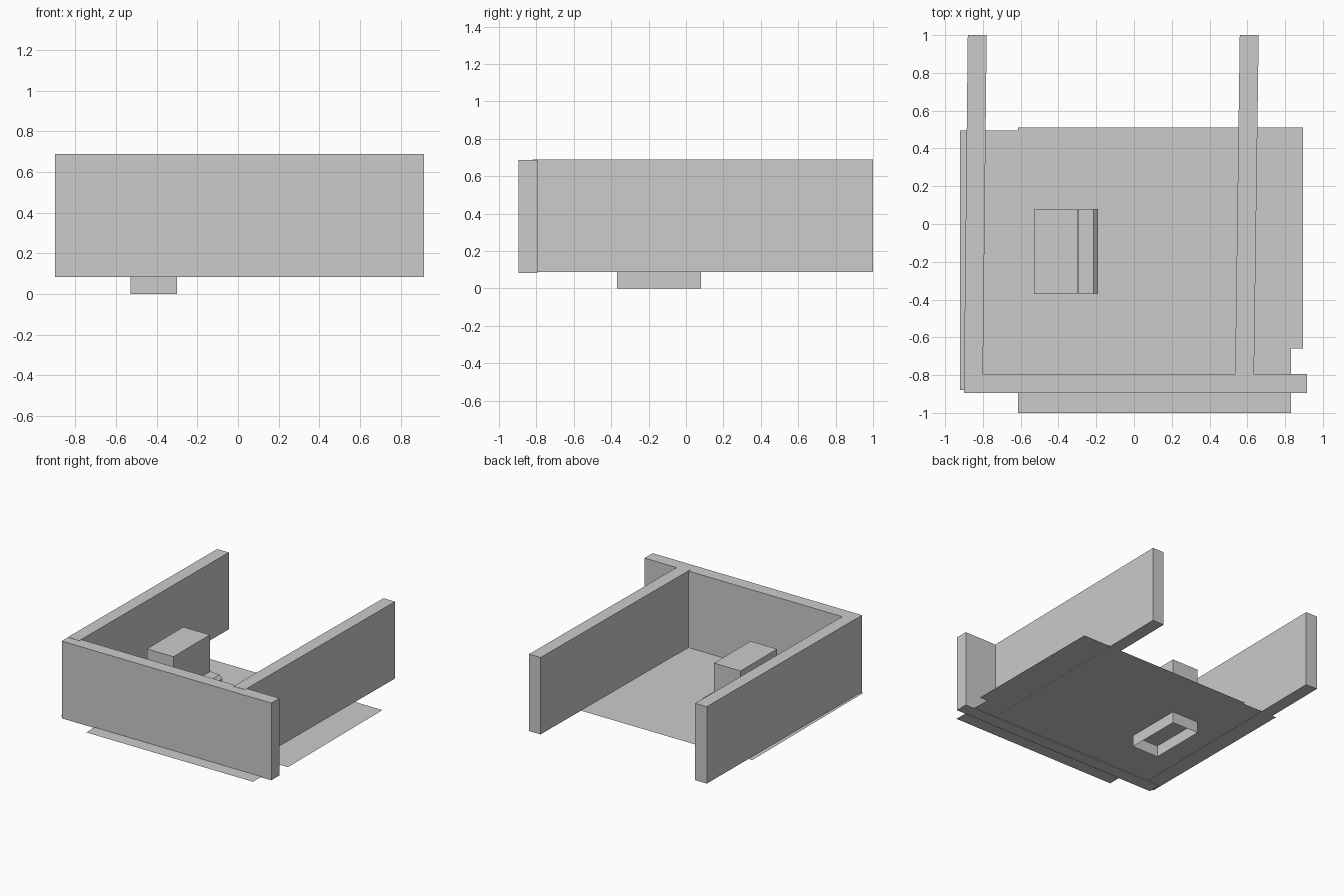
import bpy
import bmesh

cube = bpy.data.objects.get("Cube")
if cube:
    bpy.data.objects.remove(cube, do_unlink=True)

grey = bpy.data.materials.new("plain grey")
grey.use_nodes = True
grey.diffuse_color = (0.6, 0.6, 0.6, 1)
grey.node_tree.nodes["Principled BSDF"].inputs["Base Color"].default_value = (0.6, 0.6, 0.6, 1)


def finish(name, bm):
    bmesh.ops.recalc_face_normals(bm, faces=bm.faces)
    mesh = bpy.data.meshes.new(name)
    bm.to_mesh(mesh)
    bm.free()
    mesh.materials.append(grey)
    obj = bpy.data.objects.new(name, mesh)
    bpy.context.collection.objects.link(obj)
    return obj


def prism(name, profile, direction, open_start=False):
    """Extrude a closed profile along a direction, optionally leaving the start open."""
    bm = bmesh.new()
    start = bm.faces.new([bm.verts.new(p) for p in profile])
    out = bmesh.ops.extrude_face_region(bm, geom=[start], use_keep_orig=True)
    moved = [v for v in out["geom"] if isinstance(v, bmesh.types.BMVert)]
    bmesh.ops.translate(bm, verts=moved, vec=direction)
    if open_start:
        bmesh.ops.delete(bm, geom=[start], context="FACES_ONLY")
    return finish(name, bm)


def rect(x0, x1, y0, y1, z):
    return [(x0, y0, z), (x1, y0, z), (x1, y1, z), (x0, y1, z)]


# Walls: one straight front wall and two slightly skewed side walls
prism("front_wall", rect(-0.90, 0.915, -0.895, -0.795, 0.083), (0, 0, 0.605))
for name, near, far in (("right_wall", -0.90, -0.88), ("left_wall", 0.535, 0.56)):
    outline = [(near, -0.82, 0.088), (near + 0.10, -0.82, 0.088),
               (far + 0.10, 1.0, 0.088), (far, 1.0, 0.088)]
    prism(name, outline, (0, 0, 0.602))

# Thin overlapping floor sheets
sheets = {
    "floor_sheet_middle": (-0.615, 0.83, -1.0, 0.51, 0.089),
    "floor_sheet_right": (-0.92, -0.60, -0.88, 0.495, 0.090),
    "floor_sheet_left": (-0.615, 0.895, -0.66, 0.51, 0.091),
}
for name, spec in sheets.items():
    bm = bmesh.new()
    bm.faces.new([bm.verts.new(p) for p in rect(*spec)])
    finish(name, bm)

# Tall cabinet with an open underside that reaches below the floor
prism("cabinet", rect(-0.53, -0.30, -0.37, 0.08, 0.0), (0, 0, 0.525), open_start=True)

# Narrow ledge with a sloping lip along the cabinet's side
ledge = [(-0.295, 0.17), (-0.205, 0.17), (-0.19, 0.21), (-0.215, 0.235), (-0.295, 0.24)]
prism("cabinet_ledge", [(x, -0.37, z) for x, z in ledge], (0, 0.45, 0))
